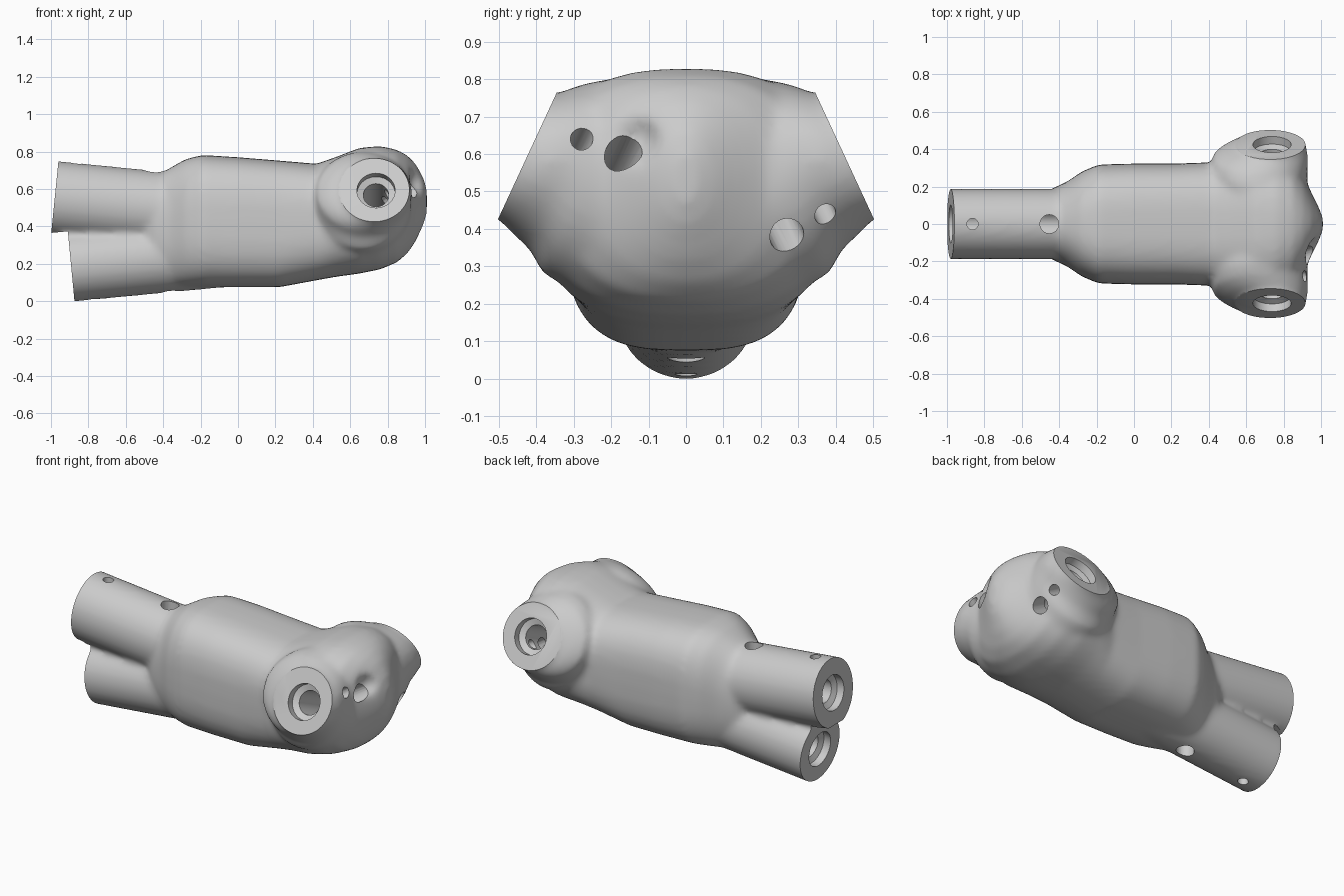
import bpy, bmesh, math
from mathutils import Vector

cube = bpy.data.objects.get("Cube")
if cube:
    bpy.data.objects.remove(cube, do_unlink=True)

X, Y, Z = Vector((1, 0, 0)), Vector((0, 1, 0)), Vector((0, 0, 1))


def loft(name, rings, segments=48):
    """Closed solid through rings of (centre, u, v, ru, rv, exponent)."""
    bm = bmesh.new()
    loops = []
    for c, u, v, ru, rv, n in rings:
        loop = []
        for i in range(segments):
            a = 2 * math.pi * i / segments
            ca, sa = math.cos(a), math.sin(a)
            p = c + u * math.copysign(abs(ca) ** (2 / n), ca) * ru
            p = p + v * math.copysign(abs(sa) ** (2 / n), sa) * rv
            loop.append(bm.verts.new(p))
        loops.append(loop)
    for a, b in zip(loops, loops[1:]):
        for i in range(segments):
            j = (i + 1) % segments
            bm.faces.new((a[i], a[j], b[j], b[i]))
    bm.faces.new(loops[0])
    bm.faces.new(loops[-1])
    bmesh.ops.recalc_face_normals(bm, faces=bm.faces)
    mesh = bpy.data.meshes.new(name)
    bm.to_mesh(mesh)
    bm.free()
    obj = bpy.data.objects.new(name, mesh)
    bpy.context.collection.objects.link(obj)
    return obj


def turned(name, origin, axis, profile, segments=40):
    """Round solid along an axis from (distance, radius) pairs."""
    axis = axis.normalized()
    u = axis.orthogonal().normalized()
    v = axis.cross(u)
    return loft(name, [(origin + axis * t, u, v, r, r, 2) for t, r in profile], segments)


def apply(obj, kind, **settings):
    mod = obj.modifiers.new(kind.title(), kind)
    for key, value in settings.items():
        setattr(mod, key, value)
    bpy.context.view_layer.objects.active = obj
    bpy.ops.object.modifier_apply(modifier=mod.name)


def combine(obj, other, operation):
    apply(obj, 'BOOLEAN', operation=operation, solver='EXACT', object=other)
    bpy.data.objects.remove(other, do_unlink=True)


# Main body and rounded head: x, bottom, top, half width, exponent
stations = [
    (-0.56, 0.16, 0.60, 0.10, 2), (-0.45, 0.08, 0.66, 0.185, 2.2),
    (-0.36, 0.07, 0.715, 0.225, 2.4), (-0.28, 0.07, 0.76, 0.28, 2.6),
    (-0.19, 0.075, 0.782, 0.318, 2.9), (0.0, 0.075, 0.77, 0.323, 3),
    (0.22, 0.075, 0.752, 0.323, 3), (0.42, 0.112, 0.735, 0.33, 2.9),
    (0.52, 0.13, 0.77, 0.365, 2.7), (0.65, 0.148, 0.82, 0.405, 2.6),
    (0.76, 0.17, 0.83, 0.395, 2.45), (0.85, 0.208, 0.81, 0.345, 2.3),
    (0.905, 0.255, 0.78, 0.265, 2.1), (0.95, 0.32, 0.735, 0.165, 2),
    (0.992, 0.41, 0.66, 0.08, 2), (1.01, 0.47, 0.60, 0.03, 2)]
body = loft("manifold_body", [
    (Vector((x, 0, (lo + hi) / 2)), Y, Z, w, (hi - lo) / 2, n)
    for x, lo, hi, w, n in stations])

# Twin pipe stubs: end centre, outward axis, height radius, hole side, overrun
pipes = [(Vector((-0.98, 0, 0.55)), Vector((-1, 0, 0.1)).normalized(), 0.2, 1, 0.12),
         (Vector((-0.892, 0, 0.187)), Vector((-1, 0, -0.095)).normalized(), 0.189, -1, 0.04)]
for end, axis, r, side, extra in pipes:
    up = axis.cross(Y).normalized()
    stub = loft("pipe_stub", [(end + axis * t, Y, up, 0.188, r, 2)
                              for t in (extra, 0, -0.3, -0.8)])
    combine(body, stub, 'UNION')

# Tilted side ports with swollen collars:
# distance, centre x, upward shift, radius along x, radius across
collar = [(0.12, 0.738, 0, 0.176, 0.18), (0.005, 0.738, 0, 0.176, 0.182),
          (-0.025, 0.703, 0.01, 0.222, 0.202), (-0.06, 0.676, 0.02, 0.253, 0.225),
          (-0.11, 0.668, 0.03, 0.26, 0.25), (-0.17, 0.666, 0.018, 0.262, 0.283),
          (-0.27, 0.666, 0.01, 0.26, 0.28), (-0.36, 0.67, 0, 0.22, 0.22)]
ports = []
for s in (-1, 1):
    face = Vector((0.738, 0.425 * s, 0.592))
    axis = Vector((0, 0.905 * s, 0.42)).normalized()
    up = Vector((0, -0.42 * s, 0.905)).normalized()
    ports.append((face, axis, up, -s))
    rings = []
    for t, x, lift, rx, rv in collar:
        c = face + axis * t + up * lift
        c.x = x
        rings.append((c, X, up, rx, rv, 2))
    combine(body, loft("port_collar", rings), 'UNION')

# Shallow dimple beside the larger front cross hole
bpy.ops.mesh.primitive_uv_sphere_add(radius=0.07, location=(0.98, -0.145, 0.645))
combine(body, bpy.context.object, 'DIFFERENCE')

# Fuse the parts into one soft casting
apply(body, 'REMESH', mode='VOXEL', voxel_size=0.016)
apply(body, 'SMOOTH', factor=0.5, iterations=12)

# Flat end faces; the lower trim stays clear of the upper pipe
end, axis = pipes[0][:2]
combine(body, turned("upper_end_trim", end, axis, [(0, 0.24), (0.3, 0.24)]), 'DIFFERENCE')
end, axis = pipes[1][:2]
up = Y.cross(axis).normalized()
up = up if up.z > 0 else -up
trim = loft("lower_end_trim", [(end + axis * t - up * 0.03, Y, up, 0.26, 0.218, 8)
                               for t in (0, 0.12)])
combine(body, trim, 'DIFFERENCE')
for face, axis, up, side in ports:
    combine(body, turned("port_trim", face, axis, [(0, 0.32), (0.4, 0.32)]), 'DIFFERENCE')

# Stepped bores
mouth = [(0.05, 0.102), (-0.045, 0.102), (-0.06, 0.068)]
for end, axis, r, side, extra in pipes:
    combine(body, turned("pipe_bore", end, axis, mouth + [(-0.75, 0.068)]), 'DIFFERENCE')
for face, axis, up, side in ports:
    combine(body, turned("port_bore", face, axis, mouth + [(-0.42, 0.068)]), 'DIFFERENCE')

# Cross holes from the outside into each bore
for end, axis, r, side, extra in pipes:
    for depth, radius in ((0.117, 0.03), (0.53, 0.05)):
        hole = turned("pipe_cross_hole", end - axis * depth, Z * side,
                      [(0, radius), (0.4, radius)], 24)
        combine(body, hole, 'DIFFERENCE')
for face, axis, up, side in ports:
    for depth, radius in ((0.105, 0.03), (0.222, 0.047)):
        hole = turned("port_cross_hole", face - axis * depth - Z * 0.018,
                      X * 0.82 + up * 0.57 * side, [(0, radius), (0.45, radius)], 24)
        combine(body, hole, 'DIFFERENCE')

# Plain grey finish
grey = bpy.data.materials.new("light_grey")
grey.use_nodes = True
colour = (0.6, 0.6, 0.6, 1)
grey.diffuse_color = colour
grey.node_tree.nodes["Principled BSDF"].inputs["Base Color"].default_value = colour
body.data.materials.clear()
body.data.materials.append(grey)
for poly in body.data.polygons:
    poly.material_index = 0

bpy.ops.object.select_all(action='DESELECT')
body.select_set(True)
bpy.context.view_layer.objects.active = body
bpy.ops.object.shade_smooth_by_angle(angle=math.radians(35))
